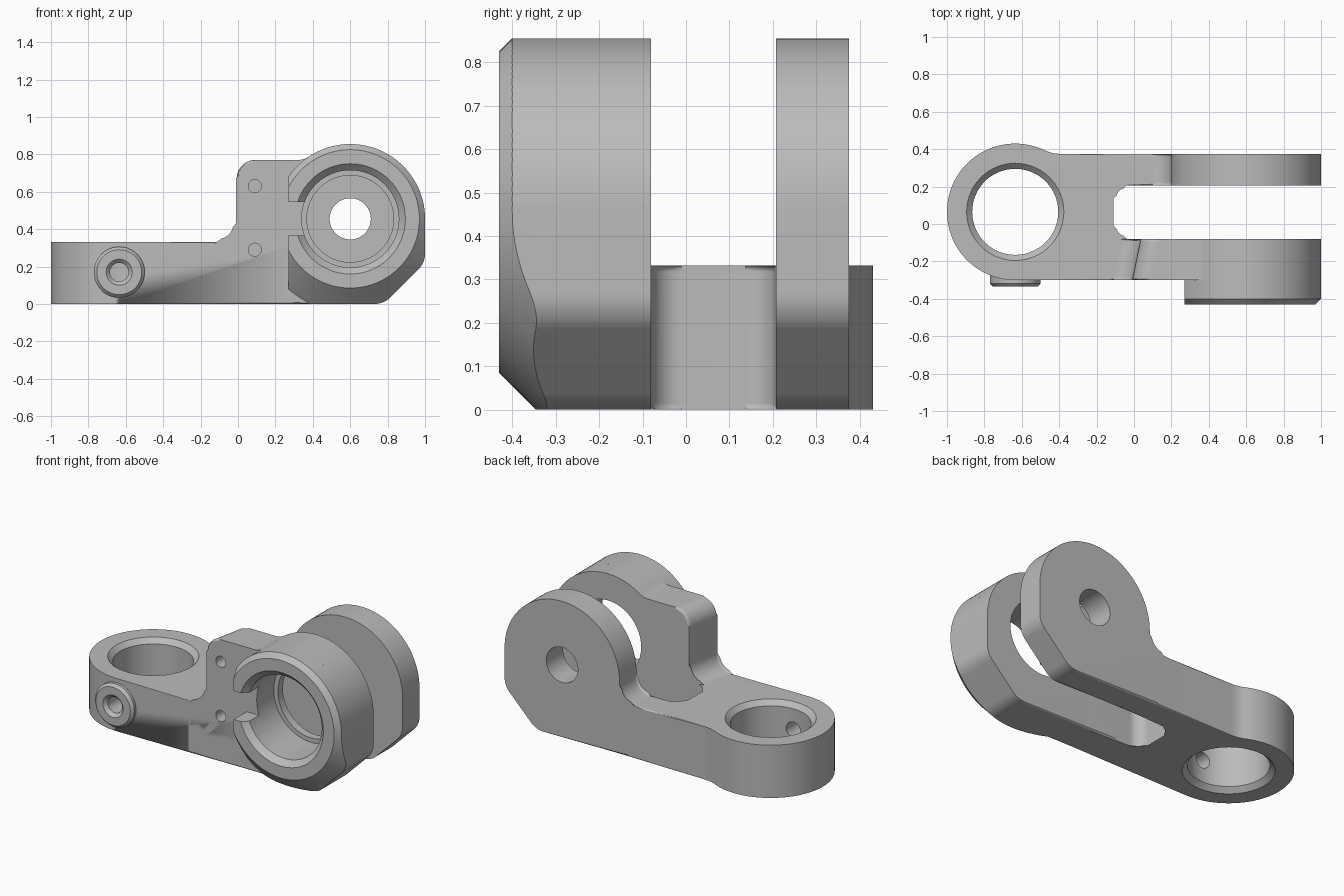
import bpy, bmesh
from math import sin, cos, tan, radians, pi
from mathutils import Vector

if "Cube" in bpy.data.objects:
    bpy.data.objects.remove(bpy.data.objects["Cube"], do_unlink=True)

GREY = (0.5, 0.5, 0.5, 1)
metal = bpy.data.materials.new("grey_metal")
metal.use_nodes = True
metal.diffuse_color = GREY
metal.node_tree.nodes["Principled BSDF"].inputs["Base Color"].default_value = GREY


def place(u, v, h, axis):
    return (u, v, h) if axis == "Z" else (u, h, v)


def make(name, bm):
    bmesh.ops.recalc_face_normals(bm, faces=bm.faces)
    mesh = bpy.data.meshes.new(name)
    bm.to_mesh(mesh)
    bm.free()
    mesh.materials.append(metal)
    ob = bpy.data.objects.new(name, mesh)
    bpy.context.collection.objects.link(ob)
    return ob


def arc(cu, cv, r, start, end, n):
    angles = [radians(start + (end - start) * i / n) for i in range(n + 1)]
    return [(cu + r * cos(a), cv + r * sin(a), 0) for a in angles]


def outline(points):
    """Polygon whose corners (u, v, radius) are rounded."""
    out = []
    for i, (u, v, r) in enumerate(points):
        p = Vector((u, v))
        if r == 0:
            out.append(p)
            continue
        a = (Vector(points[i - 1][:2]) - p).normalized()
        b = (Vector(points[(i + 1) % len(points)][:2]) - p).normalized()
        half = a.angle(b) / 2
        centre = p + (a + b).normalized() * (r / sin(half))
        s = p + a * (r / tan(half)) - centre
        e = p + b * (r / tan(half)) - centre
        n = max(6, int((pi - 2 * half) * r * 50))
        for k in range(n + 1):
            t = k / n
            sweep = pi - 2 * half
            out.append(centre + (s * sin((1 - t) * sweep) + e * sin(t * sweep)) / sin(sweep))
    clean = []
    for p in out:
        if not clean or (p - clean[-1]).length > 0.001:
            clean.append(p)
    if (clean[0] - clean[-1]).length < 0.001:
        clean.pop()
    return clean


def prism(name, points, axis, low, high, bevel=0.0, shift=None):
    bm = bmesh.new()
    rings = [[bm.verts.new(place(p.x, p.y, h, axis)) for p in outline(points)]
             for h in (low, high)]
    n = len(rings[0])
    for ring in rings:
        bm.faces.new(ring)
    for i in range(n):
        j = (i + 1) % n
        bm.faces.new((rings[0][i], rings[0][j], rings[1][j], rings[1][i]))
    if shift:
        shift(rings[1])
    if bevel:
        rims = [e for e in bm.edges if any(len(f.verts) == n and n > 4 for f in e.link_faces)]
        bmesh.ops.bevel(bm, geom=rims, offset=bevel, segments=3, profile=0.5,
                        affect="EDGES", clamp_overlap=False)
    return make(name, bm)


def lathe(name, centre, axis, profile, n=64):
    bm = bmesh.new()
    rings = [[bm.verts.new(place(centre[0] + r * cos(2 * pi * i / n),
                                 centre[1] + r * sin(2 * pi * i / n), h, axis))
              for i in range(n)] for r, h in profile]
    bm.faces.new(rings[0])
    bm.faces.new(rings[-1])
    for a, b in zip(rings, rings[1:]):
        for i in range(n):
            j = (i + 1) % n
            bm.faces.new((a[i], a[j], b[j], b[i]))
    return make(name, bm)


cutters = set()


def cut(ob, cutter, operation="DIFFERENCE"):
    cutter.hide_render = True
    cutters.add(cutter)
    mod = ob.modifiers.new("cut", "BOOLEAN")
    mod.operation = operation
    mod.solver = "EXACT"
    mod.object = cutter
    bpy.context.view_layer.objects.active = ob
    bpy.ops.object.modifier_apply(modifier=mod.name)


RING = (-0.635, 0.065)     # vertical eye, x and y
PIVOT = (0.6, 0.455)       # horizontal bore, x and z
SCREW = (-0.635, 0.17)     # set screw, x and z
ROUND = 0.014
FOOT = [(0.78, 0, 0.12), (1, 0.22, 0.12)]

# Base: round eye flowing into a forked arm
base = prism("base_arm", arc(*RING, 0.365, 270, 64.5, 60)
             + arc(-0.392, 0.575, 0.2, 244.5, 270, 8)
             + [(0.3, 0.375, 0), (0.3, 0.207, 0), (-0.11, 0.207, 0.07),
                (-0.11, -0.08, 0.07), (0.3, -0.08, 0), (0.3, -0.3, 0)],
             "Z", 0, 0.332, ROUND)

# Rear lug
rear = prism("rear_lug", [(1, 0.855, 0.4), (0.2, 0.855, 0.4), (0.2, 0.332, 0.1),
                          (-0.05, 0.332, 0), (-0.05, 0, 0)] + FOOT,
             "Y", 0.207, 0.375, ROUND)


# Front lug, its upright edge slanting towards the back
def slant(ring):
    for v in ring:
        if -0.12 < v.co.x < 0.1 and v.co.z > 0.2:
            v.co.x += 0.045


front = prism("front_lug", arc(*PIVOT, 0.4, 0, 123.9, 40)
              + arc(0.321, 0.87, 0.1, -56.1, -90, 6)
              + [(-0.01, 0.77, 0.1), (-0.01, 0.332, 0.1), (-0.15, 0.332, 0),
                 (-0.15, 0, 0)] + FOOT,
              "Y", -0.3, -0.08, ROUND, slant)

# Bearing housing, its front chamfered by a cone
housing = prism("bearing_housing", arc(*PIVOT, 0.4, 0, 145.6, 48) + [(0.27, 0, 0)] + FOOT,
                "Y", -0.43, -0.2)
cut(housing, lathe("chamfer_cone", PIVOT, "Y", [(0.35, -0.45), (0.65, -0.15)], 96), "INTERSECT")

# Set screw collar
collar = lathe("screw_collar", SCREW, "Y", [(0.12, -0.335), (0.136, -0.318), (0.136, -0.2)])

# Bores, countersinks and screw holes
eye = lathe("eye_cutter", RING, "Z", [(0.28, -0.02), (0.23, 0.03), (0.23, 0.302), (0.28, 0.352)])
bore = lathe("bore_cutter", PIVOT, "Y", [(0.315, -0.45), (0.26, -0.395), (0.26, -0.13),
                                         (0.232, -0.13), (0.232, -0.04)])
pin = lathe("pin_cutter", PIVOT, "Y", [(0.11, 0.15), (0.11, 0.45)])
screw = lathe("screw_cutter", SCREW, "Y", [(0.085, -0.35), (0.05, -0.315), (0.05, 0)], 32)
cut(base, eye)
for part in (base, collar):
    cut(part, screw)
for part in (front, housing):
    cut(part, bore)
cut(rear, pin)
for z in (0.29, 0.63):
    hole = lathe("small_hole_cutter", (0.09, z), "Y", [(0.035, -0.4), (0.035, -0.2)], 24)
    cut(front, hole)
    if z < 0.332:
        cut(base, hole)

# Slot through the side of the housing
slot = prism("slot_cutter", [(0.2, 0.365, 0), (0.42, 0.365, 0), (0.42, 0.545, 0), (0.2, 0.545, 0)],
             "Y", -0.5, -0.1)
cut(housing, slot)

for cutter in cutters:
    bpy.data.objects.remove(cutter, do_unlink=True)

# Smooth shading with crisp edges
for part in (base, rear, front, housing, collar):
    bpy.ops.object.select_all(action="DESELECT")
    part.select_set(True)
    bpy.context.view_layer.objects.active = part
    bpy.ops.object.shade_smooth_by_angle(angle=radians(32))
    weighted = part.modifiers.new("weighted_normals", "WEIGHTED_NORMAL")
    weighted.keep_sharp = True
